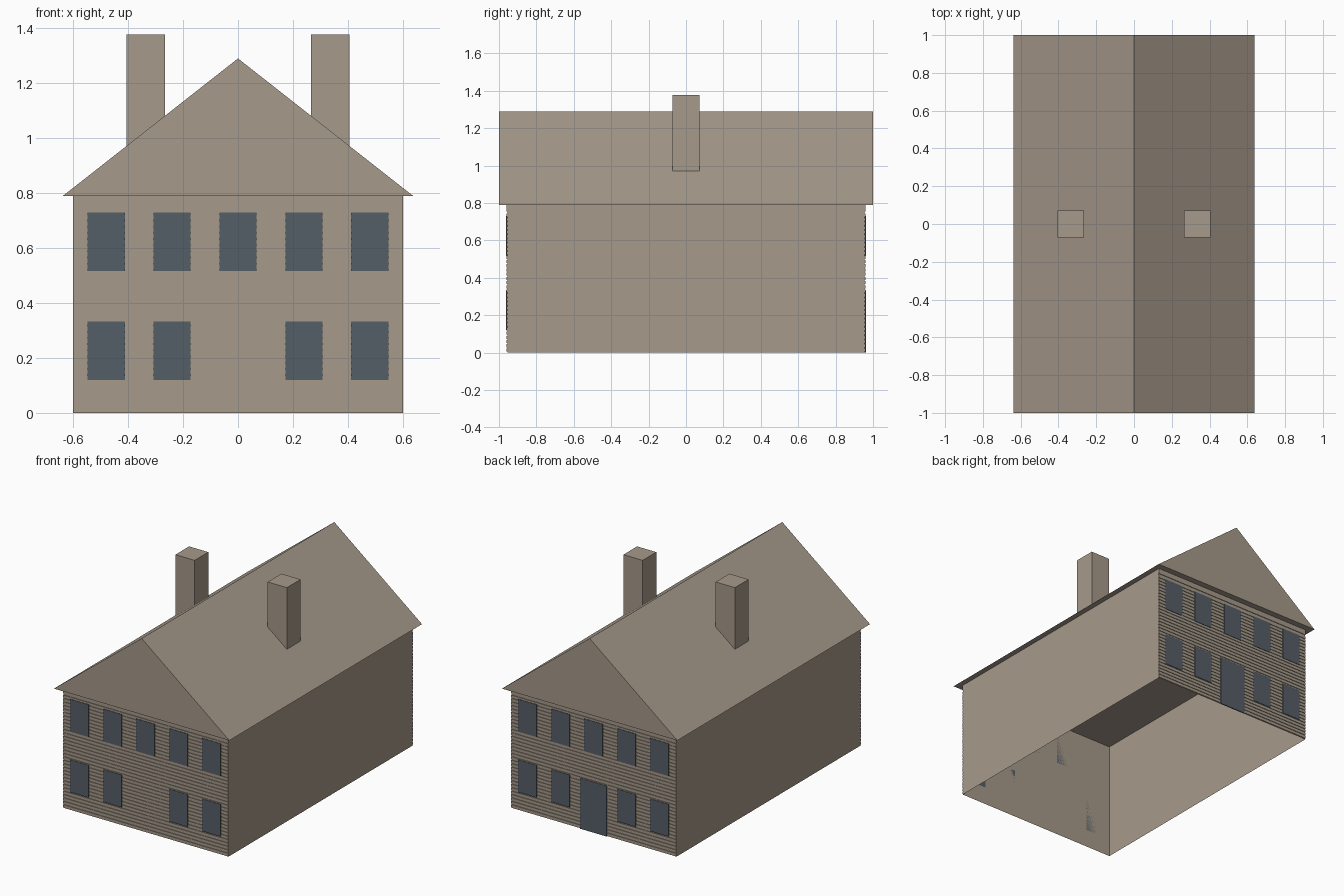
import bpy
import bmesh

cube = bpy.data.objects.get("Cube")
if cube:
    bpy.data.objects.remove(cube, do_unlink=True)


def material(name, rgb):
    m = bpy.data.materials.new(name)
    m.use_nodes = True
    color = (*rgb, 1)
    m.diffuse_color = color
    m.node_tree.nodes["Principled BSDF"].inputs["Base Color"].default_value = color
    return m


TAUPE = material("taupe", (0.38, 0.32, 0.255))
GLASS = material("slate_blue", (0.09, 0.113, 0.136))


def finish(name, bm, mat):
    bmesh.ops.recalc_face_normals(bm, faces=bm.faces)
    mesh = bpy.data.meshes.new(name)
    bm.to_mesh(mesh)
    bm.free()
    mesh.materials.append(mat)
    obj = bpy.data.objects.new(name, mesh)
    bpy.context.scene.collection.objects.link(obj)
    return obj


def add_box(bm, x, y, z):
    """Add a box spanning the given (low, high) ranges."""
    verts = bmesh.ops.create_cube(bm, size=1)["verts"]
    for v in verts:
        v.co = [sum(r) / 2 + c * (r[1] - r[0]) for c, r in zip(v.co, (x, y, z))]
    return verts


HALF_W, WALL_Y, EAVE = 0.6, 0.955, 0.79
BOARD_Y, PLATE_Y = 0.959, 0.962

# Hollow walls, open at the top and bottom
bm = bmesh.new()
add_box(bm, (-HALF_W, HALF_W), (-WALL_Y, WALL_Y), (0, EAVE))
bm.normal_update()
caps = [f for f in bm.faces if abs(f.normal.z) > 0.9]
bmesh.ops.delete(bm, geom=caps, context="FACES_ONLY")
finish("walls", bm, TAUPE)

# Gabled roof prism with overhang
bm = bmesh.new()
gable = bm.faces.new([bm.verts.new(p) for p in
                      ((-0.637, -1, EAVE), (0.637, -1, EAVE), (0, -1, 1.29))])
ext = bmesh.ops.extrude_face_region(bm, geom=[gable], use_keep_orig=True)
bmesh.ops.translate(bm, vec=(0, 2, 0),
                    verts=[g for g in ext["geom"] if isinstance(g, bmesh.types.BMVert)])
finish("roof", bm, TAUPE)

# Chimneys
for side, label in ((-1, "right"), (1, "left")):
    bm = bmesh.new()
    add_box(bm, sorted((side * 0.265, side * 0.405)), (-0.071, 0.071), (0.85, 1.377))
    finish(label + "_chimney", bm, TAUPE)

# Siding, windows and door on both gable ends
PITCH = 0.0225
for side, label in ((-1, "front"), (1, "back")):
    def depth(outer):
        return sorted((side * WALL_Y, side * outer))

    # Clapboards with narrow grooves, then a plain frieze board
    bm = bmesh.new()
    for i in range(33):
        z = 0.006 + i * PITCH
        add_box(bm, (-HALF_W, HALF_W), depth(BOARD_Y), (z, z + 0.0165))
    add_box(bm, (-HALF_W, HALF_W), depth(BOARD_Y), (0.755, EAVE))
    finish(label + "_siding", bm, TAUPE)

    # Two rows of windows, the lower middle bay left free
    bm = bmesh.new()
    for bay in range(-2, 3):
        x = bay * 0.24
        for low, high in ((0.12, 0.332), (0.517, 0.73)):
            if bay or low > 0.5:
                add_box(bm, (x - 0.068, x + 0.068), depth(PLATE_Y), (low, high))
    finish(label + "_windows", bm, GLASS)

# Back door
bm = bmesh.new()
add_box(bm, (-0.096, 0.096), (WALL_Y, PLATE_Y), (0, 0.332))
finish("back_door", bm, GLASS)
